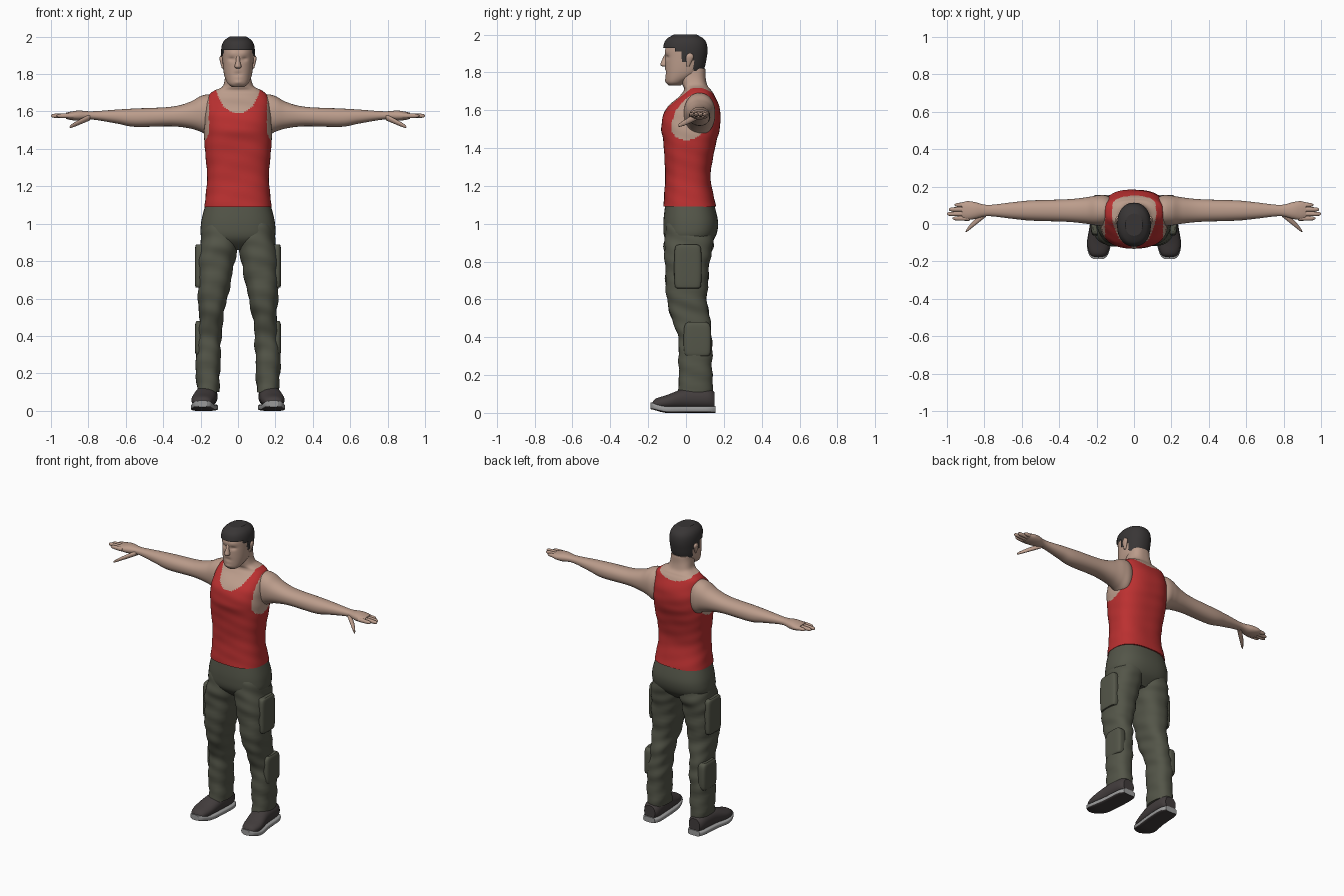
import bpy, bmesh, math

cube = bpy.data.objects.get("Cube")
if cube:
    bpy.data.objects.remove(cube, do_unlink=True)


def material(name, red, green, blue):
    mat = bpy.data.materials.new(name)
    mat.use_nodes = True
    colour = (red, green, blue, 1)
    mat.diffuse_color = colour
    mat.node_tree.nodes["Principled BSDF"].inputs["Base Color"].default_value = colour
    return mat


skin = material("skin", .5, .335, .26)
red_cotton = material("red_cotton", .5, .03, .03)
olive_cloth = material("olive_cloth", .088, .092, .066)
dark_hair = material("dark_hair", .04, .036, .036)
dark_shoe = material("dark_shoe", .055, .046, .046)
grey_sole = material("grey_sole", .33, .33, .33)


def spline(rings, steps):
    """Smoothly resample a list of rings."""
    result = []
    last = len(rings) - 1
    for i in range(last):
        before, start, end, after = (rings[min(max(i + k, 0), last)] for k in (-1, 0, 1, 2))
        for step in range(steps):
            t = step / steps
            result.append([
                q + t / 2 * (r - p + t * (2*p - 5*q + 4*r - s + t * (3*q - p - 3*r + s)))
                for p, q, r, s in zip(before, start, end, after)])
    result.append(rings[-1])
    return result


def loft(name, axis, rings, mat, power=2.2, segments=40, steps=7, side=1):
    """Skin rounded sections: position along the axis, two centres, two radii."""
    bm = bmesh.new()
    loops = []
    for position, centre_a, centre_b, radius_a, radius_b in spline(rings, steps):
        loop = []
        for k in range(segments):
            angle = math.tau * k / segments
            c, s = math.cos(angle), math.sin(angle)
            a = centre_a + radius_a * math.copysign(abs(c) ** (2 / power), c)
            b = centre_b + radius_b * math.copysign(abs(s) ** (2 / power), s)
            x, y, z = {"x": (position, a, b), "y": (a, position, b), "z": (a, b, position)}[axis]
            loop.append(bm.verts.new((x * side, y, z)))
        loops.append(loop)
    for low, high in zip(loops, loops[1:]):
        for k in range(segments):
            n = (k + 1) % segments
            bm.faces.new((low[k], low[n], high[n], high[k]))
    bm.faces.new(loops[0])
    bm.faces.new(loops[-1])
    bmesh.ops.recalc_face_normals(bm, faces=bm.faces)
    for face in bm.faces:
        face.smooth = len(face.verts) == 4
    mesh = bpy.data.meshes.new(name)
    bm.to_mesh(mesh)
    bm.free()
    mesh.materials.append(mat)
    obj = bpy.data.objects.new(name, mesh)
    bpy.context.collection.objects.link(obj)
    return obj


def pair(name, *args, **options):
    return [loft(f"{word}_{name}", *args, side=side, **options)
            for word, side in (("left", 1), ("right", -1))]


def profile(*rows):
    """Sections centred on x from height, half width, front edge and back edge."""
    return [(z, 0, (front + back) / 2, width, (back - front) / 2)
            for z, width, front, back in rows]


def paint(obj, mat, rule):
    """Give the second material to the faces that satisfy the rule."""
    obj.data.materials.append(mat)
    for face in obj.data.polygons:
        face.material_index = int(rule(face.center, face.normal))


def rumple(obj, amount, pitch):
    """Soft diagonal cloth folds."""
    normals = [v.normal.copy() for v in obj.data.vertices]
    for v, normal in zip(obj.data.vertices, normals):
        x, y, z = v.co
        v.co += normal * amount * math.sin(pitch * z + 25 * y) * math.sin(pitch * z / 3 + 18 * x)


# Torso and neck, with the tank top painted by neckline and armholes
torso = loft("torso", "z", profile(
    (1.09, .18, -.12, .16), (1.25, .165, -.11, .13), (1.43, .18, -.12, .16),
    (1.51, .18, -.13, .18), (1.6, .175, -.11, .18), (1.68, .16, -.03, .15),
    (1.71, .13, -.01, .13), (1.74, .08, -.02, .11), (1.82, .065, -.04, .1)),
    red_cotton, power=2.6, segments=112, steps=13)


def is_bare(centre, normal):
    across = abs(centre.x)
    if centre.y < .05:
        neckline = 1.595 + .11 * (across / .115) ** 3
    else:
        neckline = 1.675 + .03 * (across / .115) ** 2
    lean = centre.y - .03 - (centre.z - 1.57) / 4
    armhole = math.hypot(lean / .112, (centre.z - 1.57) / .128) < 1
    return (across < .115 and centre.z > neckline) or (across > .155 and armhole) or centre.z > 1.716


paint(torso, skin, is_bare)
rumple(torso, .0015, 60)

# Head with shaped eye sockets, brow, mouth and chin
head_profile = profile(
    (1.73, .03, -.09, -.03), (1.75, .055, -.105, 0), (1.8, .075, -.11, .08),
    (1.88, .083, -.11, .105), (1.94, .083, -.106, .107), (1.97, .07, -.09, .09),
    (1.99, .04, -.05, .05))
head = loft("head", "z", head_profile, skin, segments=72, steps=9)
features = {"socket": (.034, 1.88, .016, .011), "brow": (.03, 1.91, .03, -.005),
            "mouth": (0, 1.8, .022, .006), "chin": (0, 1.755, .02, -.005)}
for v in head.data.vertices:
    if v.co.y < -.04:
        for x, z, spread, push in features.values():
            distance = math.hypot(abs(v.co.x) - x, 2 * (v.co.z - z)) / spread
            v.co.y += push * math.exp(-distance ** 2)


def in_hair(centre, normal):
    """Hairline steps over forehead, temple, sideburn, ear and nape."""
    for limit, level in ((-.06, 1.93), (-.02, 1.91), (.01, 1.855), (.04, 1.89)):
        if centre.y < limit:
            return centre.z > level
    return centre.z > 1.81


paint(head, dark_hair, in_hair)
loft("nose", "z", profile((1.83, .01, -.12, -.09), (1.84, .018, -.135, -.09),
                          (1.87, .011, -.125, -.09), (1.9, .01, -.11, -.09)),
     skin, segments=20)
pair("ear", "z", [(1.83, .08, .01, .006, .006), (1.88, .088, .02, .011, .02),
                  (1.9, .086, .02, .008, .01)], skin, segments=20)

# Hair volume grown from the head and trimmed along the hairline
hair_profile = [(z + max(0, z - 1.94) / 5, x, y - .004, width + .006, depth + .009)
                for z, x, y, width, depth in head_profile]
hair = loft("hair", "z", hair_profile, dark_hair, segments=72, steps=9)
bm = bmesh.new()
bm.from_mesh(hair.data)
outside = [f for f in bm.faces if not in_hair(f.calc_center_median(), f.normal)]
bmesh.ops.delete(bm, geom=outside, context="FACES")
bm.to_mesh(hair.data)
bm.free()

# Arms and palms
arm_path = [(reach, .072, height, depth, thick) for reach, height, depth, thick in (
    (.09, 1.58, .05, .08), (.15, 1.58, .08, .11), (.2, 1.587, .08, .095),
    (.26, 1.58, .07, .07), (.36, 1.573, .06, .052), (.55, 1.567, .054, .049),
    (.65, 1.573, .044, .037), (.78, 1.579, .03, .022), (.85, 1.578, .045, .027),
    (.89, 1.577, .05, .023), (.92, 1.577, .043, .016))]
pair("arm", "x", arm_path, skin)

# Fingers and thumbs
for i, (finger, tip) in enumerate((("index", .97), ("middle", 1), ("ring", .99), ("little", .96))):
    rings = [(x, .03 + .024 * i, 1.577, radius, radius)
             for x, radius in ((.88, .013), (tip - .02, .011), (tip, .003))]
    pair(finger + "_finger", "x", rings, skin, segments=16)
pair("thumb", "x", [(.79, .06, 1.57, .02, .017), (.86, 0, 1.537, .016, .013),
                    (.89, -.03, 1.522, .009, .009), (.9, -.04, 1.517, .003, .003)],
     skin, segments=16)

# Trousers: hips, legs and pockets
loft("trouser_hips", "z", profile(
    (.86, .1, -.05, .09), (.92, .19, -.11, .15), (1, .198, -.12, .17), (1.1, .175, -.11, .15)),
    olive_cloth, power=2.5)
for leg in pair("trouser_leg", "z", [
        (.1, .16, .05, .06, .09), (.3, .16, .05, .067, .088), (.42, .15, .045, .063, .09),
        (.5, .143, .025, .064, .1), (.6, .135, .005, .078, .106), (.8, .117, .007, .1, .118),
        (.9, .1, .015, .1, .13), (1, .1, .02, .08, .12)],
        olive_cloth, power=2.4, segments=56, steps=9):
    rumple(leg, .005, 55)
for pocket, low, high, x, y in (("thigh_pocket", .66, .89, .2, .01),
                                ("shin_pocket", .3, .48, .2, .06)):
    rings = [(z, x, y, .03 * scale, .07 * scale)
             for z, scale in ((low, .7), (low + .02, 1), (high - .03, 1), (high, .7))]
    pair(pocket, "z", rings, olive_cloth, power=4)

# Shoes, with grey soles that lift at the toe and have dark treads
footprint = [(-.18, .19, .022, .05), (-.16, .19, .046, .075), (-.1, .187, .062, .095),
             (0, .173, .06, .13), (.11, .167, .057, .13), (.15, .167, .04, .11)]
pair("shoe", "y", [(y, x, (top + .02) / 2, width, (top - .02) / 2)
                   for y, x, width, top in footprint], dark_shoe)
for sole in pair("sole", "y", [(y * 1.04, x, .018 + max(0, -.1 - y) / 4, width + .003, .018)
                               for y, x, width, top in footprint], grey_sole, power=4):
    paint(sole, dark_shoe, lambda centre, normal: normal.z < -.6)
